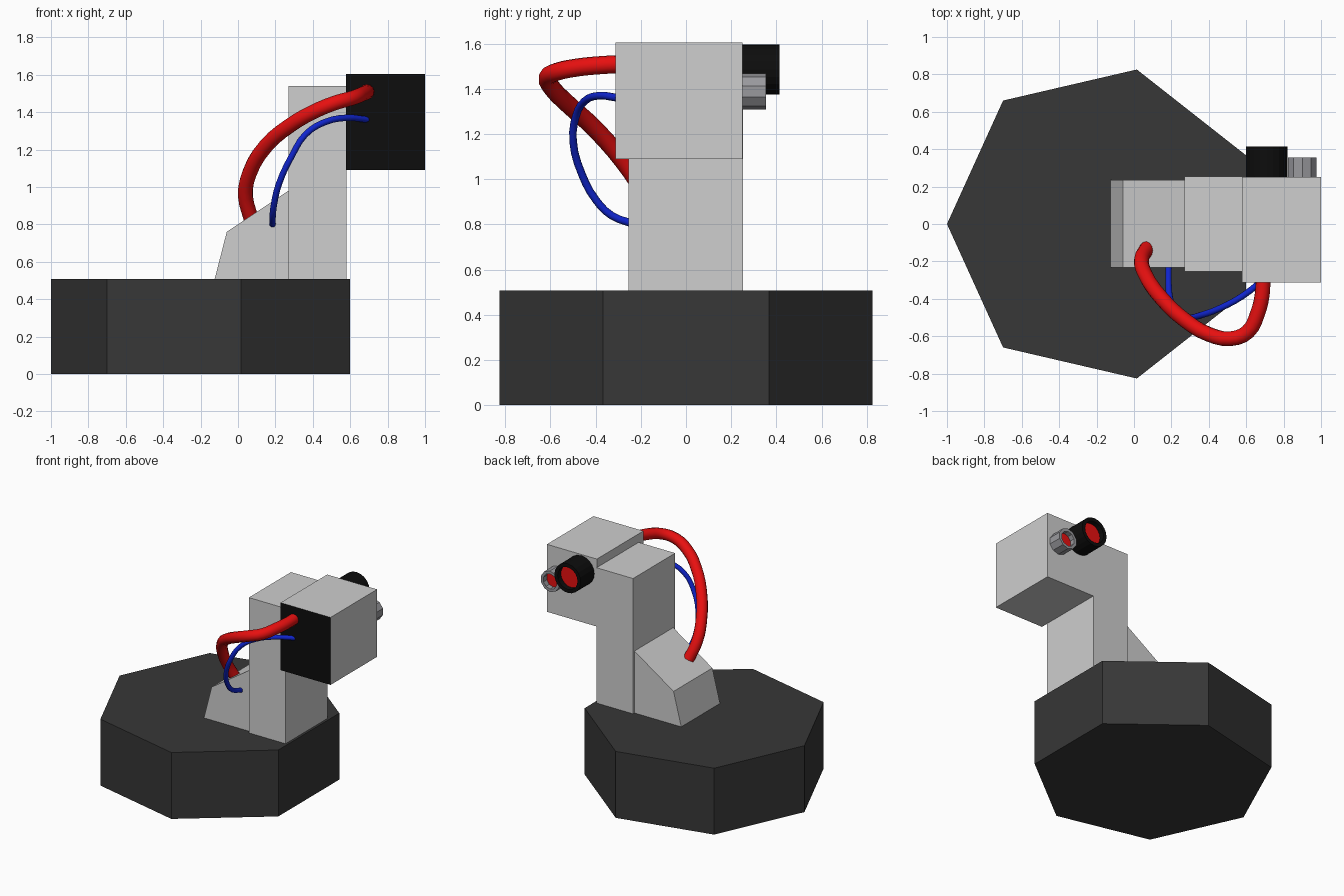
import bpy, bmesh, math
from mathutils import Matrix

if "Cube" in bpy.data.objects:
    bpy.data.objects.remove(bpy.data.objects["Cube"])


def material(name, rgb):
    m = bpy.data.materials.new(name)
    m.diffuse_color = (*rgb, 1)
    m.use_nodes = True
    m.node_tree.nodes["Principled BSDF"].inputs["Base Color"].default_value = m.diffuse_color
    return m


CHARCOAL = material("charcoal", (0.038, 0.038, 0.038))
LIGHT = material("light grey", (0.62, 0.62, 0.62))
BLACK = material("black", (0.004, 0.004, 0.004))
STEEL = material("steel grey", (0.32, 0.32, 0.34))
RED = material("red", (0.80, 0.005, 0.005))
BLUE = material("blue", (0.005, 0.018, 0.62))


def finish(bm, name, mats):
    bmesh.ops.recalc_face_normals(bm, faces=bm.faces)
    me = bpy.data.meshes.new(name)
    bm.to_mesh(me)
    bm.free()
    for m in mats:
        me.materials.append(m)
    ob = bpy.data.objects.new(name, me)
    bpy.context.collection.objects.link(ob)
    return ob


def prism(name, points, offset, mats, front_mat=0):
    """Extrude a flat outline; faces looking to -y take front_mat."""
    bm = bmesh.new()
    face = bm.faces.new([bm.verts.new(p) for p in points])
    ext = bmesh.ops.extrude_face_region(bm, geom=[face], use_keep_orig=True)
    bmesh.ops.translate(bm, vec=offset,
                        verts=[g for g in ext["geom"] if isinstance(g, bmesh.types.BMVert)])
    bmesh.ops.recalc_face_normals(bm, faces=bm.faces)
    for f in bm.faces:
        if f.normal.y < -0.9:
            f.material_index = front_mat
    return finish(bm, name, mats)


def side_profile(name, xz, y0, y1, mats, front_mat=0):
    return prism(name, [(x, y0, z) for x, z in xz], (0, y1 - y0, 0), mats, front_mat)


def box_profile(x0, x1, z0, z1):
    return [(x0, z0), (x1, z0), (x1, z1), (x0, z1)]


# seven-sided base
half = [(-0.70, 0.66), (0.015, 0.826), (0.598, 0.368)]
outline = [(-1, 0)] + [(x, -y) for x, y in half] + half[::-1]
prism("base", [(x, y, 0) for x, y in outline], (0, 0, 0.507), [CHARCOAL])

# column, sloped rear support and head with black front panel
side_profile("column", box_profile(0.27, 0.58, 0.507, 1.54), -0.255, 0.253, [LIGHT])
side_profile("sloped_support", [(-0.125, 0.507), (0.27, 0.507), (0.27, 0.98), (-0.06, 0.76)],
             -0.232, 0.236, [LIGHT])
side_profile("head", box_profile(0.578, 1.0, 1.09, 1.605), -0.312, 0.25, [LIGHT, BLACK], 1)


def lens_tube(name, x, z, r, y_end, sides, rim, depth, mat):
    """Cylinder along y with a recessed red lens in its +y end."""
    y0 = 0.245
    bm = bmesh.new()
    turn = Matrix.Translation((x, (y0 + y_end) / 2, z)) @ Matrix.Rotation(-math.pi / 2, 4, 'X')
    bmesh.ops.create_cone(bm, cap_ends=True, segments=sides, radius1=r, radius2=r,
                          depth=y_end - y0, matrix=turn)
    end = max(bm.faces, key=lambda f: f.calc_center_median().y)
    bmesh.ops.inset_region(bm, faces=[end], thickness=rim)
    ext = bmesh.ops.extrude_discrete_faces(bm, faces=[end])
    lens = ext["faces"][0]
    bmesh.ops.translate(bm, vec=(0, -depth, 0), verts=lens.verts)
    lens.material_index = 1
    ob = finish(bm, name, [mat, RED])
    return ob


# twin lenses on the back of the head
lens_tube("large_lens", 0.71, 1.486, 0.111, 0.415, 20, 0.027, 0.04, BLACK)
lens_tube("small_lens", 0.90, 1.388, 0.08, 0.355, 10, 0.022, 0.04, STEEL)


def hose(name, points, radius, mat):
    cu = bpy.data.curves.new(name, 'CURVE')
    cu.dimensions = '3D'
    cu.resolution_u = 3
    cu.bevel_depth = radius
    cu.bevel_resolution = 4
    cu.use_fill_caps = True
    sp = cu.splines.new('BEZIER')
    sp.bezier_points.add(len(points) - 1)
    for bp, p in zip(sp.bezier_points, points):
        bp.co = p
        bp.handle_left_type = bp.handle_right_type = 'AUTO'
    cu.materials.append(mat)
    ob = bpy.data.objects.new(name, cu)
    bpy.context.collection.objects.link(ob)
    bpy.ops.object.select_all(action='DESELECT')
    ob.select_set(True)
    bpy.context.view_layer.objects.active = ob
    bpy.ops.object.convert(target='MESH')
    bpy.ops.object.shade_smooth_by_angle(angle=math.radians(40))


# hoses looping from the support and column to the head
hose("thick_hose", [(0.07, -0.13, 0.83), (0.04, -0.19, 0.95), (0.06, -0.27, 1.07),
                    (0.15, -0.40, 1.22), (0.28, -0.52, 1.33), (0.40, -0.59, 1.40),
                    (0.52, -0.613, 1.45), (0.61, -0.575, 1.475), (0.66, -0.48, 1.495),
                    (0.685, -0.38, 1.505), (0.69, -0.29, 1.51)], 0.04, RED)
hose("thin_hose", [(0.185, -0.225, 0.80), (0.185, -0.33, 0.84), (0.193, -0.40, 0.91),
                   (0.22, -0.46, 1.02), (0.29, -0.50, 1.17), (0.36, -0.487, 1.28),
                   (0.46, -0.45, 1.345), (0.58, -0.385, 1.37), (0.69, -0.30, 1.36)], 0.017, BLUE)
